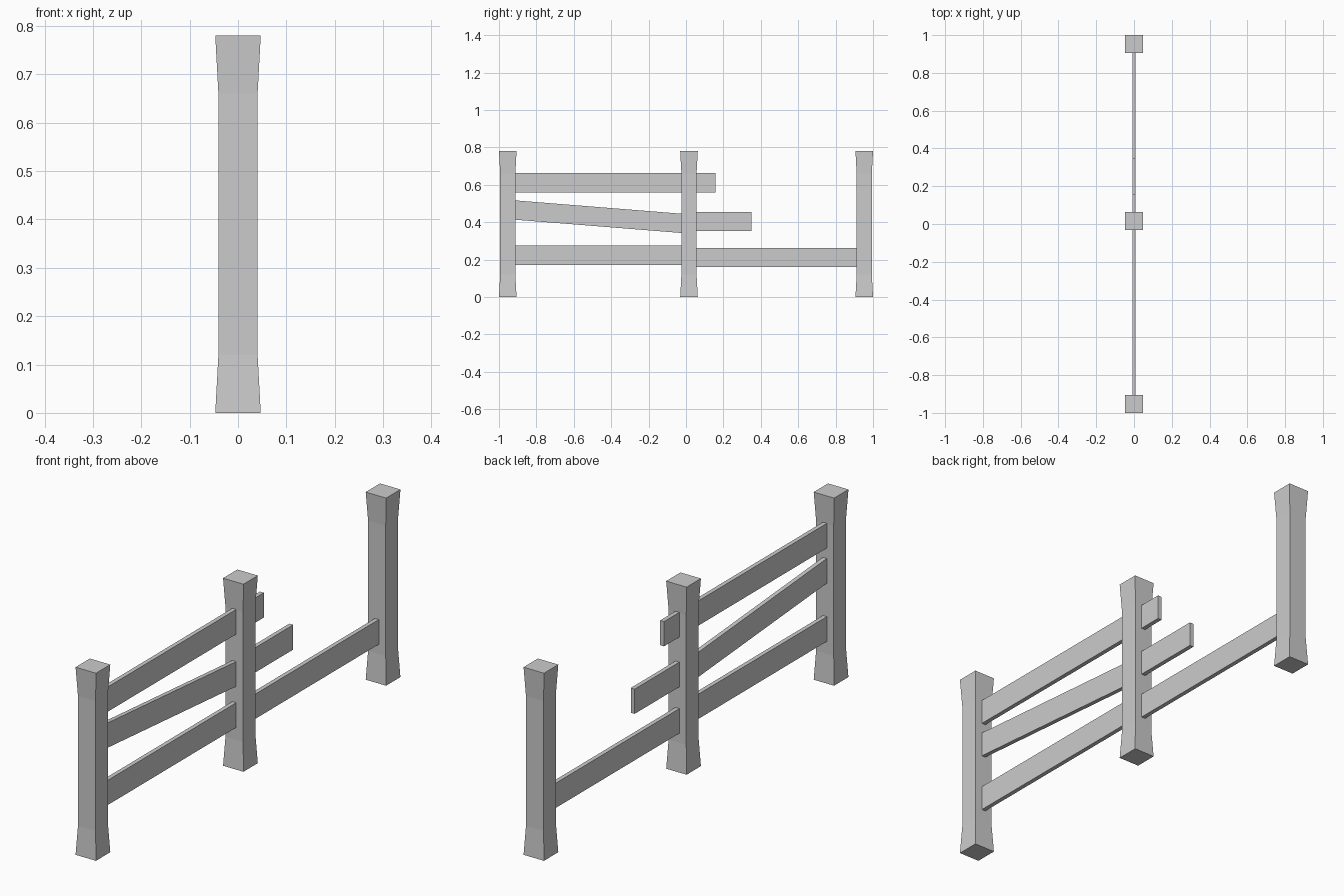
import bpy

if "Cube" in bpy.data.objects:
    bpy.data.objects.remove(bpy.data.objects["Cube"])


def add_mesh(name, verts, faces):
    mesh = bpy.data.meshes.new(name)
    mesh.from_pydata(verts, [], faces)
    mesh.update()
    obj = bpy.data.objects.new(name, mesh)
    bpy.context.collection.objects.link(obj)
    return obj


def loft(name, rings):
    """Skin a stack of four-cornered rings and cap both ends."""
    faces = [(3, 2, 1, 0)]
    for k in range(len(rings) - 1):
        a = 4 * k
        for i in range(4):
            j = (i + 1) % 4
            faces.append((a + i, a + j, a + 4 + j, a + 4 + i))
    n = 4 * (len(rings) - 1)
    faces.append((n, n + 1, n + 2, n + 3))
    return add_mesh(name, [v for ring in rings for v in ring], faces)


def post(name, y):
    """Square post flared at foot and head."""
    profile = [(0.0, 0.047), (0.12, 0.0405), (0.66, 0.0405), (0.78, 0.047)]
    loft(name, [[(-w, y - w, z), (w, y - w, z), (w, y + w, z), (-w, y + w, z)]
                for z, w in profile])


def rail(name, y0, z0, y1, z1, height=0.103, half=0.009):
    """Plank between two points, with vertical ends."""
    h = height / 2
    loft(name, [[(half, y, z - h), (-half, y, z - h), (-half, y, z + h), (half, y, z + h)][::-1]
                for y, z in ((y0, z0), (y1, z1))])


# Posts
for name, y in (("near_post", -0.953), ("middle_post", 0.016), ("far_post", 0.953)):
    post(name, y)

# Rails of the first bay, the middle one sagging
rail("near_top_rail", -0.925, 0.611, -0.012, 0.611)
rail("near_middle_rail", -0.925, 0.466, -0.012, 0.393)
rail("near_bottom_rail", -0.925, 0.223, -0.012, 0.223)

# Rails of the second bay, the upper two broken off short
rail("broken_top_rail", 0.044, 0.611, 0.157, 0.611)
rail("broken_middle_rail", 0.044, 0.404, 0.35, 0.404)
rail("far_bottom_rail", 0.044, 0.211, 0.925, 0.211)
